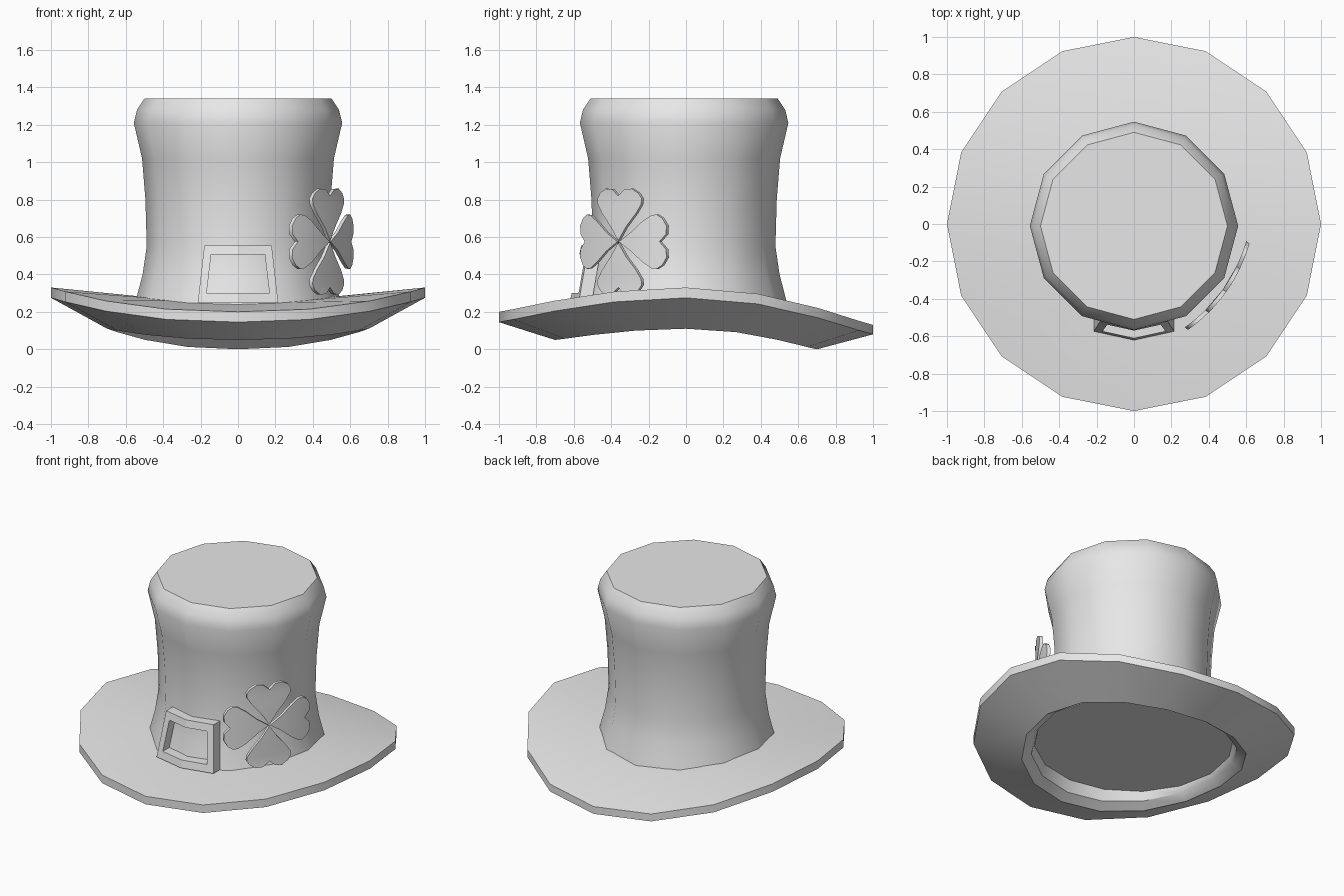
import bpy
import bmesh
import math
from mathutils import Vector

if "Cube" in bpy.data.objects:
    bpy.data.objects.remove(bpy.data.objects["Cube"], do_unlink=True)

felt = bpy.data.materials.new("light_grey")
felt.use_nodes = True
GREY = (0.8, 0.8, 0.8, 1)
felt.diffuse_color = GREY
felt.node_tree.nodes["Principled BSDF"].inputs["Base Color"].default_value = GREY


def finish(bm, name, angle):
    """Turn a bmesh into a shaded, coloured object."""
    bmesh.ops.remove_doubles(bm, verts=bm.verts, dist=0.0005)
    bmesh.ops.recalc_face_normals(bm, faces=bm.faces)
    mesh = bpy.data.meshes.new(name)
    bm.to_mesh(mesh)
    bm.free()
    mesh.materials.append(felt)
    obj = bpy.data.objects.new(name, mesh)
    bpy.context.collection.objects.link(obj)
    bpy.ops.object.select_all(action='DESELECT')
    obj.select_set(True)
    bpy.context.view_layer.objects.active = obj
    bpy.ops.object.shade_smooth_by_angle(angle=math.radians(angle))
    return obj


def loft(bm, rings):
    """Skin closed rings of equal length and return their vertices."""
    loops = [[bm.verts.new(p) for p in ring] for ring in rings]
    for a, b in zip(loops, loops[1:]):
        for i in range(len(a)):
            j = (i + 1) % len(a)
            bm.faces.new((a[i], a[j], b[j], b[i]))
    return loops


def circle(radius, sides, height, y=0.0):
    """Ring of points; height is a function of the angle."""
    angles = [2 * math.pi * i / sides for i in range(sides)]
    return [(radius * math.cos(a), y + radius * math.sin(a), height(a)) for a in angles]


def saddle(side, front, back):
    """Height that is raised at the sides and drops to front and back."""
    def height(a):
        k = abs(math.cos(a)) ** 2.3
        end = front if math.sin(a) < 0 else back
        return side * k + end * (1 - k)
    return height


def level(z):
    return lambda a: z


# Brim: curled disc with a shallow recess underneath
bm = bmesh.new()
loops = loft(bm, [
    circle(0.50, 16, saddle(0.28, 0.245, 0.245)),
    circle(1.00, 16, saddle(0.33, 0.20, 0.13)),
    circle(1.00, 16, saddle(0.275, 0.145, 0.08)),
    circle(0.70, 16, saddle(0.11, 0.05, 0.0)),
    circle(0.64, 16, saddle(0.14, 0.09, 0.05)),
    circle(0.62, 16, level(0.17)),
])
bm.faces.new(loops[-1])
bm.faces.new(loops[0])
finish(bm, "brim", 35)

# Crown: waisted twelve-sided tube with a bevelled top
bm = bmesh.new()
profile = [(0.56, 0.2), (0.54, 0.285), (0.51, 0.4), (0.488, 0.55), (0.495, 0.8),
           (0.513, 1.02), (0.557, 1.21), (0.54, 1.28), (0.5, 1.34)]
loops = loft(bm, [circle(r, 12, level(z), -0.01) for r, z in profile])
bm.faces.new(loops[-1])
bm.faces.new(loops[0])
finish(bm, "crown", 40)


# Buckle: tapered open frame, creased down the middle to follow the crown
def frame_loop(bottom_w, top_w, z0, z1, depth):
    outline = [(-bottom_w, z0), (0, z0), (bottom_w, z0), (top_w, z1), (0, z1), (-top_w, z1)]
    return [(x, -0.615 + 0.2 * (z - 0.28) + 0.22 * abs(x) + depth, z) for x, z in outline]


bm = bmesh.new()
outer, inner = (0.215, 0.18, 0.25, 0.555), (0.168, 0.143, 0.3, 0.507)
loft(bm, [frame_loop(*outer, 0.07), frame_loop(*outer, 0), frame_loop(*inner, 0),
          frame_loop(*inner, 0.07), frame_loop(*outer, 0.07)])
finish(bm, "buckle", 15)

# Clover: four heart leaves wrapped gently around the crown
CENTRE = Vector((0.475, -0.35, 0.575))
ALONG = Vector((0.58, 0.815, 0))
OUT = Vector((0.815, -0.58, 0))
HALF_HEART = [(0.005, 0.0), (0.08, 0.05), (0.15, 0.11), (0.2, 0.142), (0.23, 0.145),
              (0.26, 0.125), (0.283, 0.085), (0.28, 0.04), (0.245, 0.0)]
NOTCH = HALF_HEART[-1][0]


def leaf_point(u, w, turn):
    s = u * math.cos(turn) - w * math.sin(turn)
    z = u * math.sin(turn) + w * math.cos(turn)
    return CENTRE + ALONG * s + Vector((0, 0, z)) - OUT * (0.6 * s * s)


for name, degrees in (("right", 0), ("top", 90), ("left", 180), ("bottom", 270)):
    turn = math.radians(degrees)
    bm = bmesh.new()
    for side in (-1, 1):
        for (u0, w0), (u1, w1) in zip(HALF_HEART, HALF_HEART[1:]):
            quad = [(min(u0, NOTCH), 0), (u0, side * w0), (u1, side * w1), (min(u1, NOTCH), 0)]
            corners = list(dict.fromkeys(quad))
            if len(corners) > 2:
                bm.faces.new([bm.verts.new(leaf_point(u, w, turn)) for u, w in corners])
    bmesh.ops.remove_doubles(bm, verts=bm.verts, dist=0.0005)
    bmesh.ops.recalc_face_normals(bm, faces=bm.faces)
    solid = bmesh.ops.extrude_face_region(bm, geom=bm.faces[:])
    moved = [g for g in solid["geom"] if isinstance(g, bmesh.types.BMVert)]
    bmesh.ops.translate(bm, verts=moved, vec=OUT * 0.022)
    finish(bm, "clover_leaf_" + name, 40)
